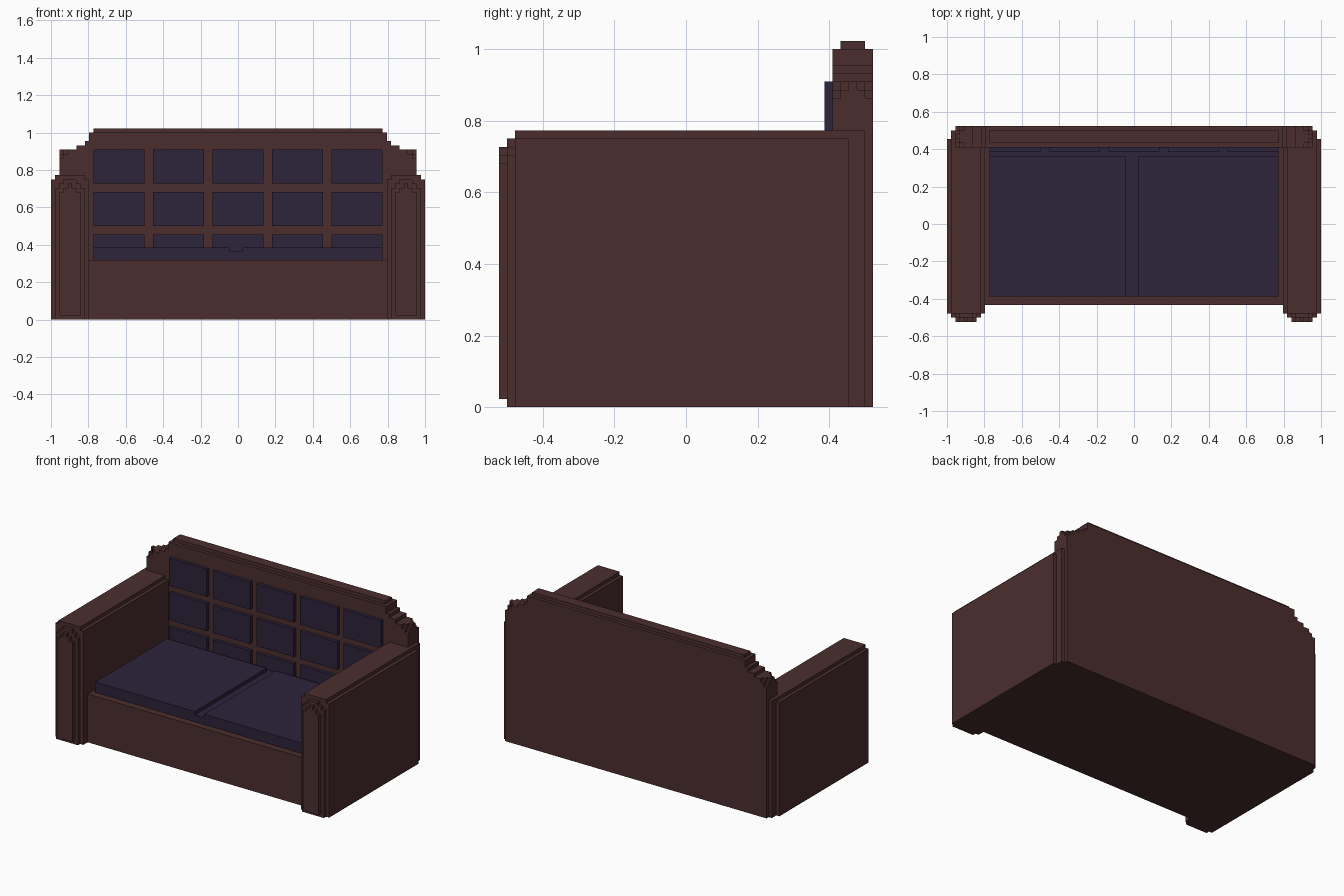
import bpy, bmesh

if "Cube" in bpy.data.objects:
    bpy.data.objects.remove(bpy.data.objects["Cube"])

U = 1 / 44  # the whole sofa sits on a block grid of this size


def material(name, rgb):
    m = bpy.data.materials.new(name)
    m.diffuse_color = (*rgb, 1)
    m.use_nodes = True
    m.node_tree.nodes["Principled BSDF"].inputs["Base Color"].default_value = m.diffuse_color
    return m


WOOD = material("dark red brown", (0.072, 0.027, 0.027))
FABRIC = material("dark violet", (0.026, 0.017, 0.043))


def prism(bm, cols, z0, a, b, axis="y"):
    """Stepped profile from columns (start, end, top), extruded from a to b along axis."""
    pts = [(cols[0][0], z0)]
    for s, e, top in cols:
        pts += [(s, top), (e, top)]
    pts.append((cols[-1][1], z0))

    def place(p, d):
        return (p[0] * U, d * U, p[1] * U) if axis == "y" else (d * U, p[0] * U, p[1] * U)

    near = [bm.verts.new(place(p, a)) for p in pts]
    far = [bm.verts.new(place(p, b)) for p in pts]
    bm.faces.new(near)
    bm.faces.new(far[::-1])
    n = len(pts)
    for i in range(n):
        j = (i + 1) % n
        bm.faces.new((near[i], far[i], far[j], near[j]))


def part(name, mat, prisms, mirror=False):
    bm = bmesh.new()
    for p in prisms:
        prism(bm, *p)
    bmesh.ops.recalc_face_normals(bm, faces=bm.faces)
    me = bpy.data.meshes.new(name)
    bm.to_mesh(me)
    bm.free()
    me.materials.append(mat)
    ob = bpy.data.objects.new(name, me)
    bpy.context.collection.objects.link(ob)
    if mirror:
        ob.modifiers.new("mirror", "MIRROR").use_mirror_merge = False
    return ob


def box(x0, x1, y0, y1, z0, z1):
    return ([(x0, x1, z1)], z0, y0, y1)


# Arms with rounded tops, layered front pillar and stepped rear corner
part("arms", WOOD, [
    ([(35, 36, 33), (36, 43, 34), (43, 44, 33)], 0, -21, 18),
    ([(42, 43, 34), (43, 44, 33)], 0, 18, 20),
    box(42, 43, 20, 22, 0, 34),
    ([(36, 37, 31), (37, 38, 32), (38, 41, 33), (41, 42, 32), (42, 43, 31)], 0, -22, -21),
    ([(37, 38, 30), (38, 39, 31), (39, 40, 32), (40, 41, 31), (41, 42, 30)], 1, -23, -22),
], mirror=True)

# Back rest with stepped shoulders and a top ridge
half = [(34, 35, 44), (35, 36, 42), (36, 38, 41), (38, 40, 40)]
left = [(-e, -s, t) for s, e, t in reversed(half)]
part("back_rest", WOOD, [
    (left + [(-34, 34, 44)] + half, 0, 18, 23),
    box(-34, 34, 19, 22, 44, 45),
])

# Rounded ends of the back rest
part("back_ends", WOOD, [
    ([(18, 19, 39), (19, 22, 40), (22, 23, 39)], 0, 40, 41, "x"),
    ([(18, 19, 38), (19, 20, 39), (20, 21, 40), (21, 22, 39), (22, 23, 38)], 0, 41, 42, "x"),
], mirror=True)

# Seat base
part("seat_base", WOOD, [box(-35, 35, -19, 18, 0, 14)])

# Seat cushions split by a shallow groove
part("seat_cushions", FABRIC, [
    box(-34, 34, -17, 18, 14, 16),
    box(-34, -2, -17, 16, 16, 17),
    box(1, 34, -17, 16, 16, 17),
])

# Padded back panels, five columns by three rows
part("back_pads", FABRIC, [
    box(x, x + 12, 17, 18, z0, z1)
    for x in range(-34, 34, 14)
    for z0, z1 in ((32, 40), (22, 30), (16, 20))
])
